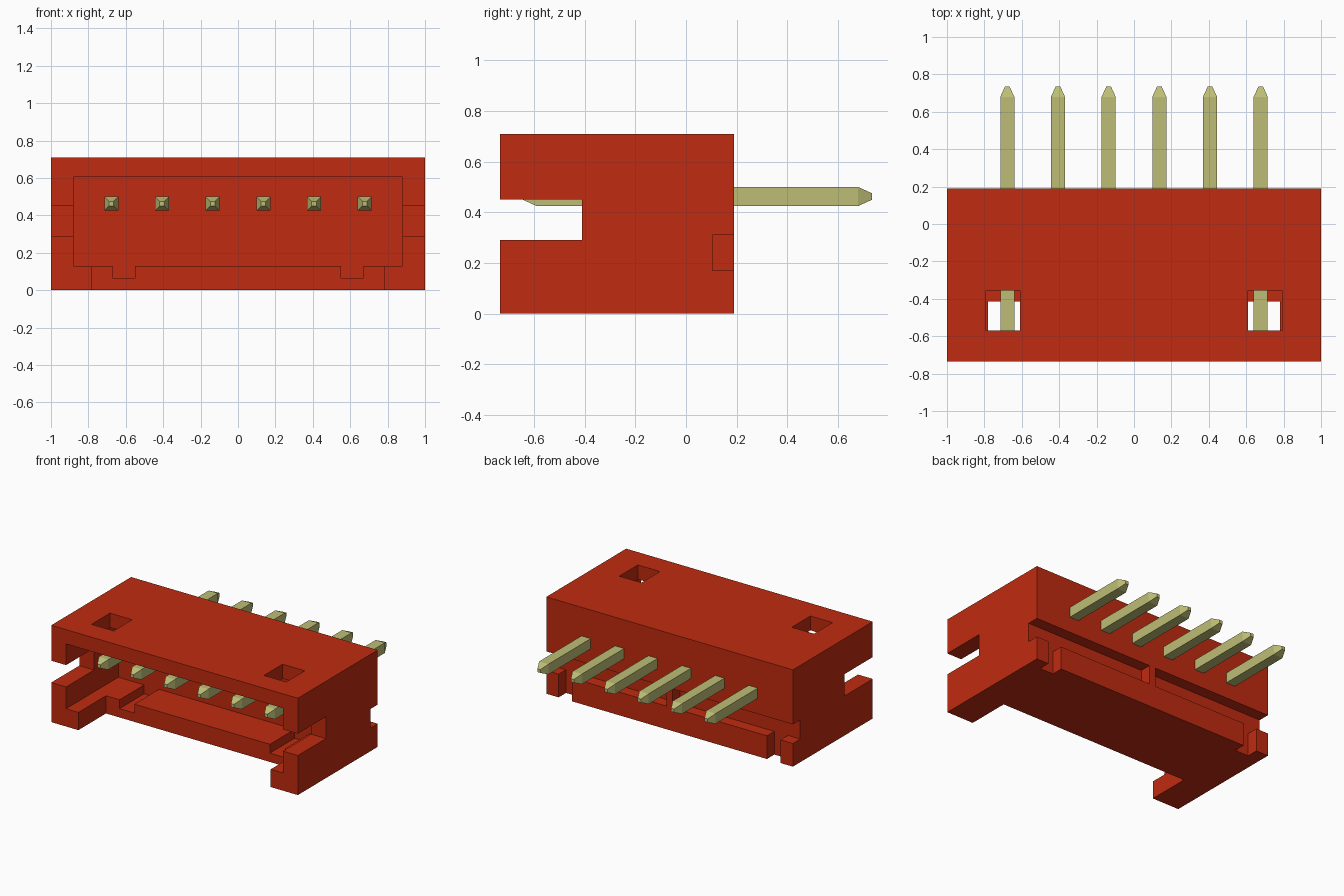
import bpy, bmesh

if "Cube" in bpy.data.objects:
    bpy.data.objects.remove(bpy.data.objects["Cube"], do_unlink=True)


def material(name, colour):
    m = bpy.data.materials.new(name)
    m.use_nodes = True
    m.diffuse_color = (*colour, 1)
    bsdf = next(n for n in m.node_tree.nodes if n.type == "BSDF_PRINCIPLED")
    bsdf.inputs["Base Color"].default_value = (*colour, 1)
    return m


red = material("red plastic", (0.53, 0.024, 0.005))
brass = material("pale brass", (0.51, 0.51, 0.18))


def box(name, xs, ys, zs, mat=None):
    """Box spanning the given (low, high) ranges."""
    bm = bmesh.new()
    bmesh.ops.create_cube(bm, size=1)
    for v in bm.verts:
        v.co = [r[0] if c < 0 else r[1] for c, r in zip(v.co, (xs, ys, zs))]
    mesh = bpy.data.meshes.new(name)
    bm.to_mesh(mesh)
    bm.free()
    if mat:
        mesh.materials.append(mat)
    obj = bpy.data.objects.new(name, mesh)
    bpy.context.collection.objects.link(obj)
    return obj


def cut(target, xs, ys, zs):
    """Subtract a box from the target, then discard the cutter."""
    cutter = box("cutter", xs, ys, zs)
    cutter.hide_render = True
    mod = target.modifiers.new("cut", "BOOLEAN")
    mod.operation = "DIFFERENCE"
    mod.solver = "EXACT"
    mod.object = cutter
    bpy.context.view_layer.objects.active = target
    bpy.ops.object.modifier_apply(modifier=mod.name)
    bpy.data.objects.remove(cutter, do_unlink=True)


FRONT, BACK, TOP = -0.735, 0.19, 0.71
OUT = 0.2  # cutter overshoot past the shell

# Housing: open-fronted shell
housing = box("housing", (-1, 1), (FRONT, BACK), (0, TOP), red)
cut(housing, (-0.88, 0.88), (FRONT - OUT, -0.13), (0.13, 0.605))

# Open front part of the floor
cut(housing, (-0.78, 0.78), (FRONT - OUT, -0.415), (-OUT, 0.2))


def mirrored(lo, hi):
    return ((lo, hi), (-hi, -lo))


# Floor grooves either side of the raised centre
for xs in mirrored(0.55, 0.67):
    cut(housing, xs, (FRONT, -0.13), (0.065, 0.2))

# Side slots
for xs in mirrored(0.84, 1 + OUT):
    cut(housing, xs, (FRONT - OUT, -0.41), (0.29, 0.45))

# Latch windows in the roof
for xs in mirrored(0.61, 0.79):
    cut(housing, xs, (-0.57, -0.355), (0.55, TOP + OUT))

# Rear groove, split by a thin central rib
for xs in mirrored(0.025, 1 + OUT):
    cut(housing, xs, (0.105, BACK + OUT), (0.17, 0.31))

# Rear notches between the low bar and the corner posts
for xs in mirrored(0.79, 0.9):
    cut(housing, xs, (0.105, BACK + OUT), (-OUT, 0.2))


# Pins: square bars with tapered ends
def pin(name, x, z):
    rings = ((-0.645, 0.0125), (-0.59, 0.0375), (0.68, 0.0375), (0.735, 0.0125))
    corners = ((-1, -1), (1, -1), (1, 1), (-1, 1))
    bm = bmesh.new()
    loops = [[bm.verts.new((x + r * a, y, z + r * b)) for a, b in corners]
             for y, r in rings]
    for p, q in zip(loops, loops[1:]):
        for i in range(4):
            j = (i + 1) % 4
            bm.faces.new((p[i], p[j], q[j], q[i]))
    bm.faces.new(loops[0])
    bm.faces.new(loops[-1])
    bmesh.ops.recalc_face_normals(bm, faces=bm.faces)
    mesh = bpy.data.meshes.new(name)
    bm.to_mesh(mesh)
    bm.free()
    mesh.materials.append(brass)
    bpy.context.collection.objects.link(bpy.data.objects.new(name, mesh))


for i in range(6):
    pin(f"pin_{i + 1}", (i - 2.5) * 0.271, 0.4625)
